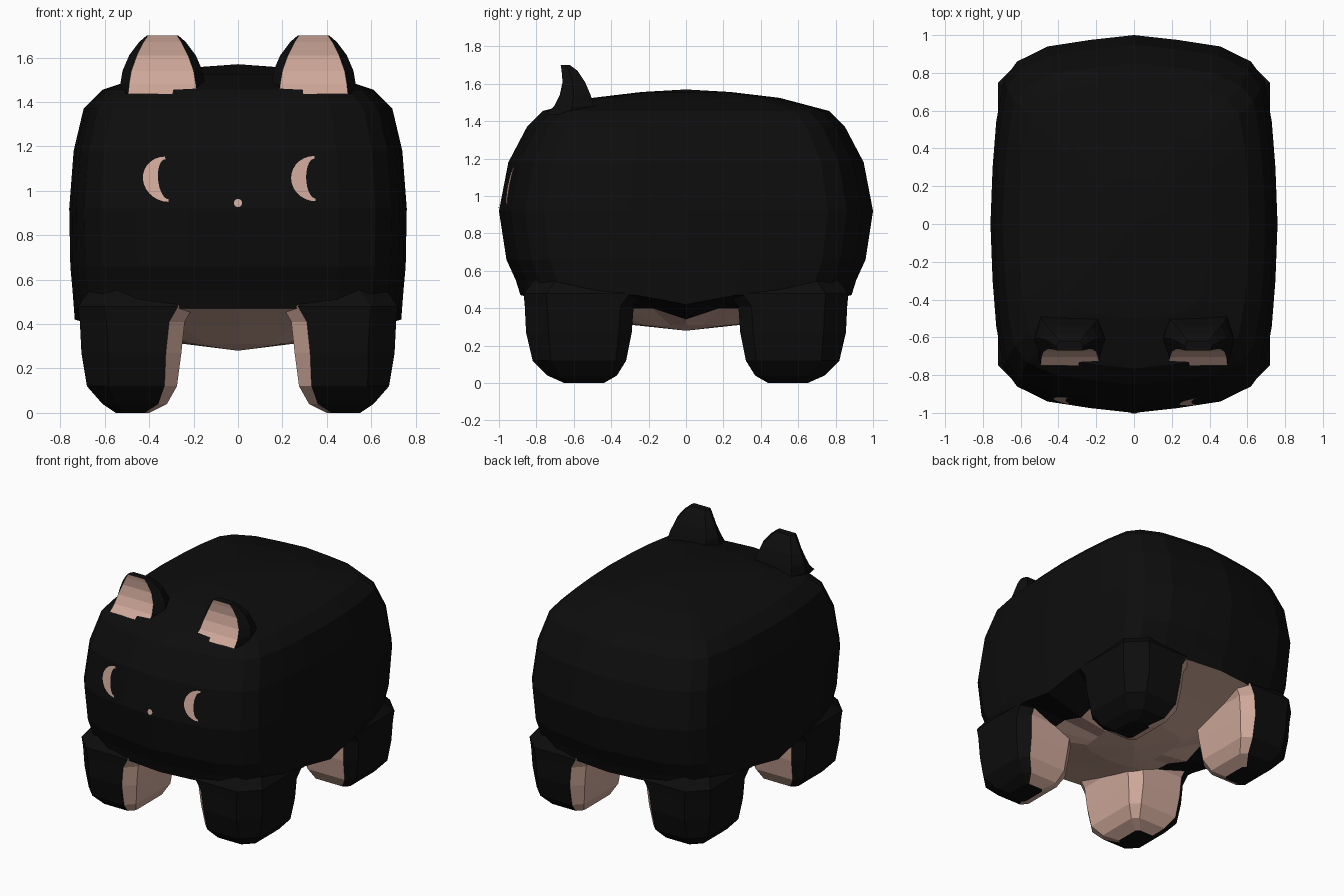
import bpy, bmesh, math
from mathutils import Vector
from mathutils.bvhtree import BVHTree

cube = bpy.data.objects.get("Cube")
if cube:
    bpy.data.objects.remove(cube, do_unlink=True)


def material(name, color):
    m = bpy.data.materials.new(name)
    m.use_nodes = True
    m.diffuse_color = (*color, 1)
    bsdf = next(n for n in m.node_tree.nodes if n.type == 'BSDF_PRINCIPLED')
    bsdf.inputs["Base Color"].default_value = (*color, 1)
    bsdf.inputs["Roughness"].default_value = 0.8
    return m


BLACK = material("black fur", (0.004, 0.004, 0.004))
PINK = material("pale pink skin", (0.62, 0.39, 0.32))


def finish(name, bm, is_pink):
    """Turn a bmesh into an object, painting faces by a rule."""
    bm.normal_update()
    for f in bm.faces:
        f.material_index = int(is_pink(f.normal, f.calc_center_median()))
    mesh = bpy.data.meshes.new(name)
    bm.to_mesh(mesh)
    mesh.materials.append(BLACK)
    mesh.materials.append(PINK)
    obj = bpy.data.objects.new(name, mesh)
    bpy.context.collection.objects.link(obj)
    return obj


def loft(rings, bottom=None, top=None):
    """Skin closed rings; each end is a flat cap or a fan to an apex."""
    bm = bmesh.new()
    loops = [[bm.verts.new(p) for p in r] for r in rings]
    n = len(loops[0])
    for a, b in zip(loops, loops[1:]):
        for i in range(n):
            j = (i + 1) % n
            bm.faces.new((a[i], a[j], b[j], b[i]))
    for loop, apex in ((loops[0], bottom), (loops[-1], top)):
        if apex is None:
            bm.faces.new(loop)
        else:
            tip = bm.verts.new(apex)
            for i in range(n):
                bm.faces.new((loop[i], loop[(i + 1) % n], tip))
    bmesh.ops.recalc_face_normals(bm, faces=bm.faces)
    return bm


# Body: rounded-box outline stacked from belly to back
QUARTER = [(1, 0), (.985, .3), (.96, .54), (.91, .76),
           (.815, .86), (.6, .94), (.3, .975), (0, 1)]
OUTLINE = (QUARTER + [(-x, y) for x, y in QUARTER[-2::-1]]
           + [(-x, -y) for x, y in QUARTER[1:]]
           + [(x, -y) for x, y in QUARTER[-2:0:-1]])


def body_ring(z, hx, hy, dip=0):
    return [(x * hx, y * hy, z - (dip if y == 0 else 0)) for x, y in OUTLINE]


body_levels = [(.31, .24, .28), (.40, .45, .60, .06), (.47, .735, .885, .05),
               (.55, .745, .91), (.66, .755, .96), (.92, .76, 1.0),
               (1.18, .74, .95), (1.37, .695, .85), (1.455, .61, .765),
               (1.525, .4, .5), (1.556, .19, .24)]
body_bm = loft([body_ring(*lv) for lv in body_levels], (0, 0, .28), (0, 0, 1.57))
finish("body", body_bm, lambda n, c: c.z < .46 and n.z < 0 and abs(c.x) < .5)
surface = BVHTree.FromBMesh(body_bm)


# Legs: chamfered columns tapering to rounded feet, pink on the inner sides
LEG_LEVELS = [(0, .40, .55, .44, .65, .3), (.04, .32, .61, .37, .74, .55),
              (.12, .275, .68, .32, .82, .8), (.27, .255, .705, .29, .855, 1),
              (.41, .24, .712, .28, .862, 1), (.48, .20, .72, .23, .868, 1),
              (.62, .24, .62, .28, .76, 1)]


def leg_ring(z, x0, x1, y0, y1, k, sx, sy):
    c, d = .07 * k, .12 * k    # inner and outer corner cuts
    pts = [(x0 + c, y0), (x1 - c, y0), (x1, y0 + c), (x1, y1 - d),
           (x1 - d, y1), (x0 + c, y1), (x0, y1 - c), (x0, y0 + c)]
    return [(x * sx, y * sy, z) for x, y in pts]


for sx, side in ((1, "left"), (-1, "right")):
    for sy, end in ((-1, "front"), (1, "back")):
        bm = loft([leg_ring(*lv, sx, sy) for lv in LEG_LEVELS])
        finish(f"{end}_{side}_leg", bm,
               lambda n, c, sx=sx, sy=sy: n.x * sx < -.2
               or (n.y * sy < -.2 and n.x * sx < .2))

# Ears: level, front half width, front y, shell half width, back y
EAR_LEVELS = [(1.435, .155, -.75, .175, -.48), (1.48, .15, -.705, .19, -.49),
              (1.54, .14, -.675, .18, -.51), (1.61, .115, -.66, .15, -.54),
              (1.67, .085, -.665, .105, -.58), (1.70, .065, -.67, .07, -.62)]


def ear_ring(z, wf, yf, ws, yb, cx):
    ym = yf * .55 + yb * .45
    pts = [(-wf, yf), (wf, yf), (ws, ym), (ws * .8, yb), (-ws * .8, yb), (-ws, ym)]
    return [(cx + x, y, z) for x, y in pts]


for cx, side in ((.34, "left"), (-.34, "right")):
    bm = loft([ear_ring(*lv, cx) for lv in EAR_LEVELS])
    finish(f"{side}_ear", bm, lambda n, c: n.y < -.6 and c.y < -.64)


# Face details: thin plates laid over the front of the body
def on_face(x, z):
    hit = surface.ray_cast(Vector((x, -2, z)), Vector((0, 1, 0)))[0]
    return hit + Vector((0, -.006, 0))


def crescent(name, cx, cz, tilt, steps=14):
    bm = bmesh.new()
    rows = []
    for i in range(steps + 1):
        t = math.pi * (i / steps - .5)
        row = []
        for rx, rz in ((.108, .102), (.075, .098), (.04, .09)):
            x, z = -rx * math.cos(t), rz * math.sin(t)
            row.append(bm.verts.new(on_face(cx + x - z * tilt, cz + z)))
        rows.append(row)
    for a, b in zip(rows, rows[1:]):
        for k in range(2):
            bm.faces.new((a[k], a[k + 1], b[k + 1], b[k]))
    finish(name, bm, lambda n, c: True)


crescent("right_eye", -.32, 1.052, .08)
crescent("left_eye", .347, 1.055, .03)

bm = bmesh.new()
angles = [math.tau * i / 10 for i in range(10)]
bm.faces.new([bm.verts.new(on_face(.019 * math.cos(a), .945 + .019 * math.sin(a)))
              for a in angles])
finish("nose", bm, lambda n, c: True)
body_bm.free()
